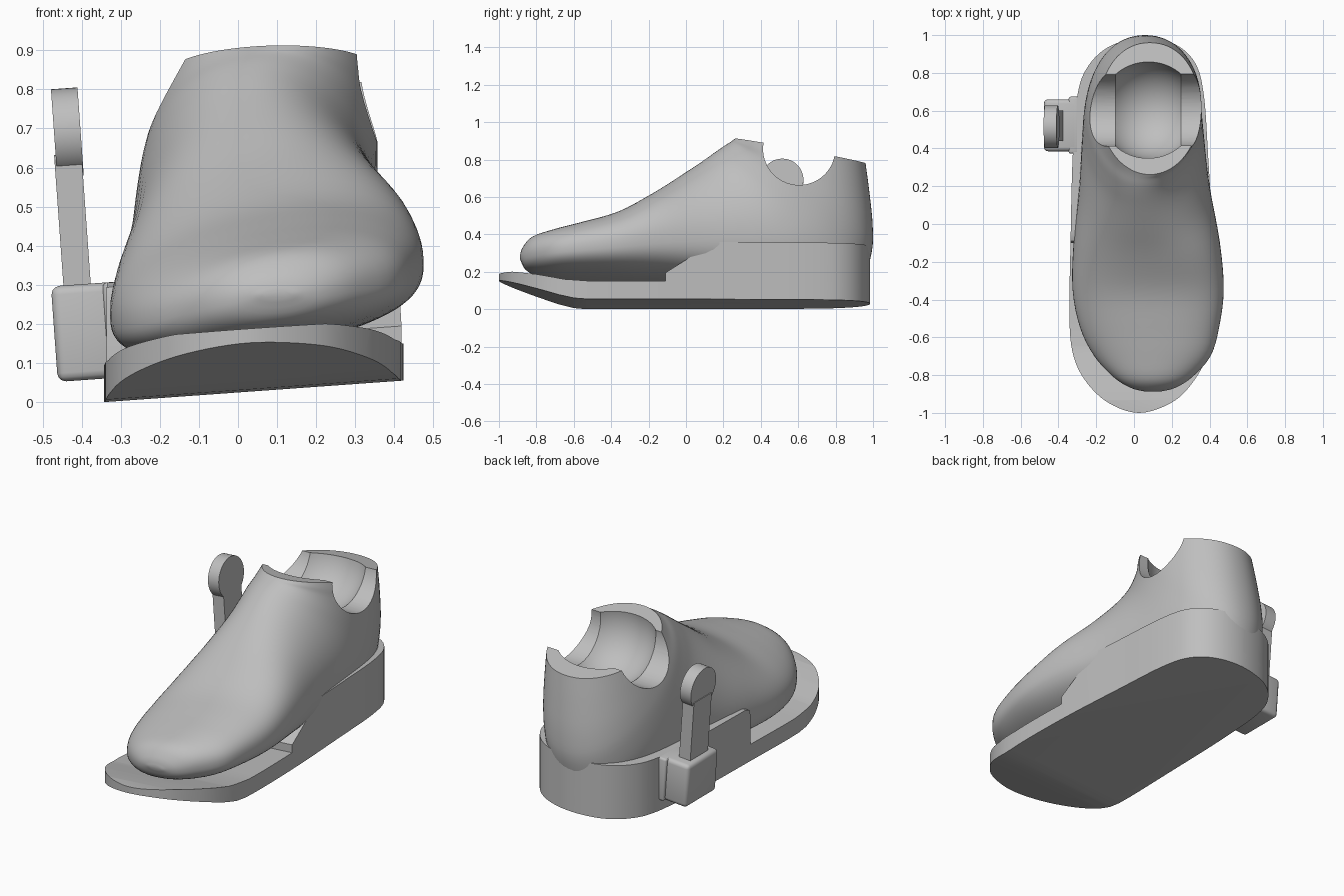
import bpy, bmesh, math
from mathutils import Matrix, Vector

cube = bpy.data.objects.get("Cube")
if cube:
    bpy.data.objects.remove(cube, do_unlink=True)

grey = bpy.data.materials.new("light_grey")
grey.use_nodes = True
tone = (0.52, 0.52, 0.52, 1)
grey.diffuse_color = tone
grey.node_tree.nodes["Principled BSDF"].inputs["Base Color"].default_value = tone

# The lever leans sideways about the sole's outer edge; the sole is a matching wedge
EDGE = Matrix.Translation((-0.34, 0, 0))
LEAN = EDGE @ Matrix.Rotation(math.radians(-4.1), 4, 'Y') @ EDGE.inverted()
WEDGE = EDGE @ Matrix(((1, 0, 0, 0), (0, 1, 0, 0), (0.072, 0, 1, 0), (0, 0, 0, 1))) @ EDGE.inverted()


def make(name, bm):
    bmesh.ops.recalc_face_normals(bm, faces=bm.faces)
    mesh = bpy.data.meshes.new(name)
    bm.to_mesh(mesh)
    bm.free()
    mesh.materials.append(grey)
    ob = bpy.data.objects.new(name, mesh)
    bpy.context.collection.objects.link(ob)
    return ob


def activate(ob):
    bpy.ops.object.select_all(action='DESELECT')
    ob.select_set(True)
    bpy.context.view_layer.objects.active = ob


def apply_all(ob):
    activate(ob)
    for mod in list(ob.modifiers):
        bpy.ops.object.modifier_apply(modifier=mod.name)


def boolean(ob, tool, operation):
    mod = ob.modifiers.new("cut", 'BOOLEAN')
    mod.object, mod.operation, mod.solver = tool, operation, 'EXACT'
    apply_all(ob)
    bpy.data.objects.remove(tool, do_unlink=True)


def bevel(ob, width, segments=3):
    mod = ob.modifiers.new("bevel", 'BEVEL')
    mod.width, mod.segments = width, segments
    mod.limit_method, mod.angle_limit = 'ANGLE', math.radians(50)
    apply_all(ob)


def smooth(ob, angle=35):
    activate(ob)
    bpy.ops.object.shade_smooth_by_angle(angle=math.radians(angle))


def spline(points, steps, closed=False):
    """Catmull-Rom interpolation of a list of tuples."""
    pts = [Vector(p) for p in points]
    n = len(pts)
    pick = (lambda i: pts[i % n]) if closed else (lambda i: pts[max(0, min(n - 1, i))])
    out = []
    for i in range(n if closed else n - 1):
        a, b, c, d = (pick(i + k) for k in (-1, 0, 1, 2))
        for s in range(steps):
            t = s / steps
            out.append(0.5 * (2 * b + (c - a) * t + (2 * a - 5 * b + 4 * c - d) * t ** 2
                              + (3 * b - a - 3 * c + d) * t ** 3))
    return out if closed else out + [pts[-1]]


def prism(name, points, offset):
    bm = bmesh.new()
    face = bm.faces.new([bm.verts.new(p) for p in points])
    res = bmesh.ops.extrude_face_region(bm, geom=[face])
    verts = [g for g in res["geom"] if isinstance(g, bmesh.types.BMVert)]
    bmesh.ops.translate(bm, verts=verts, vec=offset)
    return make(name, bm)


# Foot shell: each rib runs from an instep point (y, z) to an underside or heel
# point (y, z), with a right and a left x limit and the level of its widest line
ribs = [
    (-.888, .285, -.886, .265, .06, .14, .5),
    (-.873, .33, -.86, .215, -.02, .22, .46),
    (-.82, .385, -.80, .185, -.11, .31, .43),
    (-.70, .42, -.70, .165, -.21, .405, .41),
    (-.55, .455, -.55, .15, -.285, .45, .4),
    (-.36, .51, -.34, .14, -.325, .475, .4),
    (-.18, .61, -.05, .13, -.32, .455, .4),
    (-.03, .71, .35, .11, -.29, .40, .43),
    (.08, .785, .75, .10, -.275, .37, .46),
    (.15, .835, .93, .15, -.265, .36, .49),
    (.20, .87, .992, .30, -.25, .357, .5),
    (.235, .892, .998, .45, -.23, .357, .5),
    (.25, .903, .98, .63, -.205, .355, .5),
    (.262, .912, .96, .78, -.182, .35, .5),
]
SIDES = 72
cols = [spline([(r[a], r[b], 0) for r in ribs], 4)
        for a, b in ((0, 1), (2, 3), (4, 5), (6, 6))]
bm = bmesh.new()
rings = []
for top, low, xs, mid in zip(*cols):
    top, low = Vector((0, top.x, top.y)), Vector((0, low.x, low.y))
    core = low.lerp(top, mid.x)
    centre, half = (xs.x + xs.y) / 2, (xs.y - xs.x) / 2
    # boxy sole and sideways tilt at the forefoot, oval at the ankle
    upright = (mid.x - 0.4) * 10
    tilt = 0.17 - 0.14 * upright
    ring = []
    for i in range(SIDES):
        c, s = math.cos(math.tau * i / SIDES), math.sin(math.tau * i / SIDES)
        power = 0.92 + 0.08 * upright if s > 0 else 0.74 + 0.2 * upright
        p = core.lerp(top if s > 0 else low, abs(s) ** power)
        dx = half * math.copysign(abs(c) ** power, c)
        ring.append(bm.verts.new((centre + dx, p.y, p.z + tilt * dx)))
    rings.append(ring)
for a, b in zip(rings, rings[1:]):
    for i in range(SIDES):
        j = (i + 1) % SIDES
        bm.faces.new((a[i], a[j], b[j], b[i]))
bm.faces.new(rings[0])
bm.faces.new(rings[-1])
foot = make("foot_shell", bm)

# Ankle opening: a round socket and a side-to-side notch
PIVOT = Vector((0.075, 0.605, 0.857))
bm = bmesh.new()
bmesh.ops.create_uvsphere(bm, u_segments=64, v_segments=32, radius=0.26,
                          matrix=Matrix.Translation(PIVOT))
boolean(foot, make("socket_cutter", bm), 'DIFFERENCE')
bm = bmesh.new()
bmesh.ops.create_cone(bm, cap_ends=True, segments=64, radius1=0.193, radius2=0.193, depth=1.4,
                      matrix=Matrix.Translation(PIVOT) @ Matrix.Rotation(math.pi / 2, 4, 'Y'))
boolean(foot, make("notch_cutter", bm), 'DIFFERENCE')
smooth(foot, 32)

# Footprint shared by the sole and the heel cup
outline = spline([
    (.03, -1, 0), (.2, -.945, 0), (.31, -.84, 0), (.385, -.7, 0), (.42, -.5, 0), (.418, -.1, 0),
    (.393, .35, 0), (.37, .68, 0), (.325, .85, 0), (.22, .95, 0), (.06, .985, 0), (-.12, .945, 0),
    (-.24, .84, 0), (-.3, .68, 0), (-.325, .35, 0), (-.336, -.1, 0), (-.342, -.5, 0),
    (-.32, -.7, 0), (-.25, -.84, 0), (-.13, -.95, 0)], 6, closed=True)


def footprint_part(name, profile, x0, x1):
    """Footprint limited to a side profile of (y, z) points between two x values."""
    body = prism(name, [(p.x, p.y, -0.1) for p in outline], (0, 0, 0.8))
    tool = prism("profile_cutter", [(x0, y, z) for y, z in profile], (x1 - x0, 0, 0))
    boolean(body, tool, 'INTERSECT')
    body.data.transform(WEDGE)
    smooth(body, 30)


footprint_part("sole", [
    (-1.1, .155), (-1, .125), (-.68, .025), (-.6, .006), (-.53, 0), (1.1, 0),
    (1.1, .095), (-.5, .095), (-.65, .107), (-.8, .138), (-.93, .16), (-1.1, .163)], -1, 1)
footprint_part("heel_cup_left", [
    (-.11, .04), (1.1, .04), (1.1, .305), (.15, .305), (-.11, .14)], 0.05, 1)
footprint_part("heel_cup_right", [
    (-.1, .04), (1.1, .04), (1.1, .305), (-.06, .305), (-.09, .293), (-.1, .265)], -1, 0.05)


# Side bracket and lever
def box(name, lo, hi, width):
    bm = bmesh.new()
    lo, hi = Vector(lo), Vector(hi)
    bmesh.ops.create_cube(bm, size=1, matrix=Matrix.Translation((lo + hi) / 2)
                          @ Matrix.Diagonal((*(hi - lo), 1)))
    ob = make(name, bm)
    if width:
        bevel(ob, width)
    ob.data.transform(LEAN)
    smooth(ob)


box("side_bracket", (-.457, .385, .06), (-.27, .66, .305), 0.022)
box("bracket_flange", (-.325, .372, .06), (-.27, .674, .305), 0.012)
box("lever_stem", (-.425, .44, .28), (-.355, .60, .64), 0)
bm = bmesh.new()
bmesh.ops.create_cone(bm, cap_ends=True, segments=48, radius1=0.113, radius2=0.113, depth=0.068,
                      matrix=Matrix.Translation((-.387, .515, .695))
                      @ Matrix.Rotation(math.pi / 2, 4, 'Y'))
knob = make("lever_disc", bm)
knob.data.transform(LEAN)
smooth(knob)
